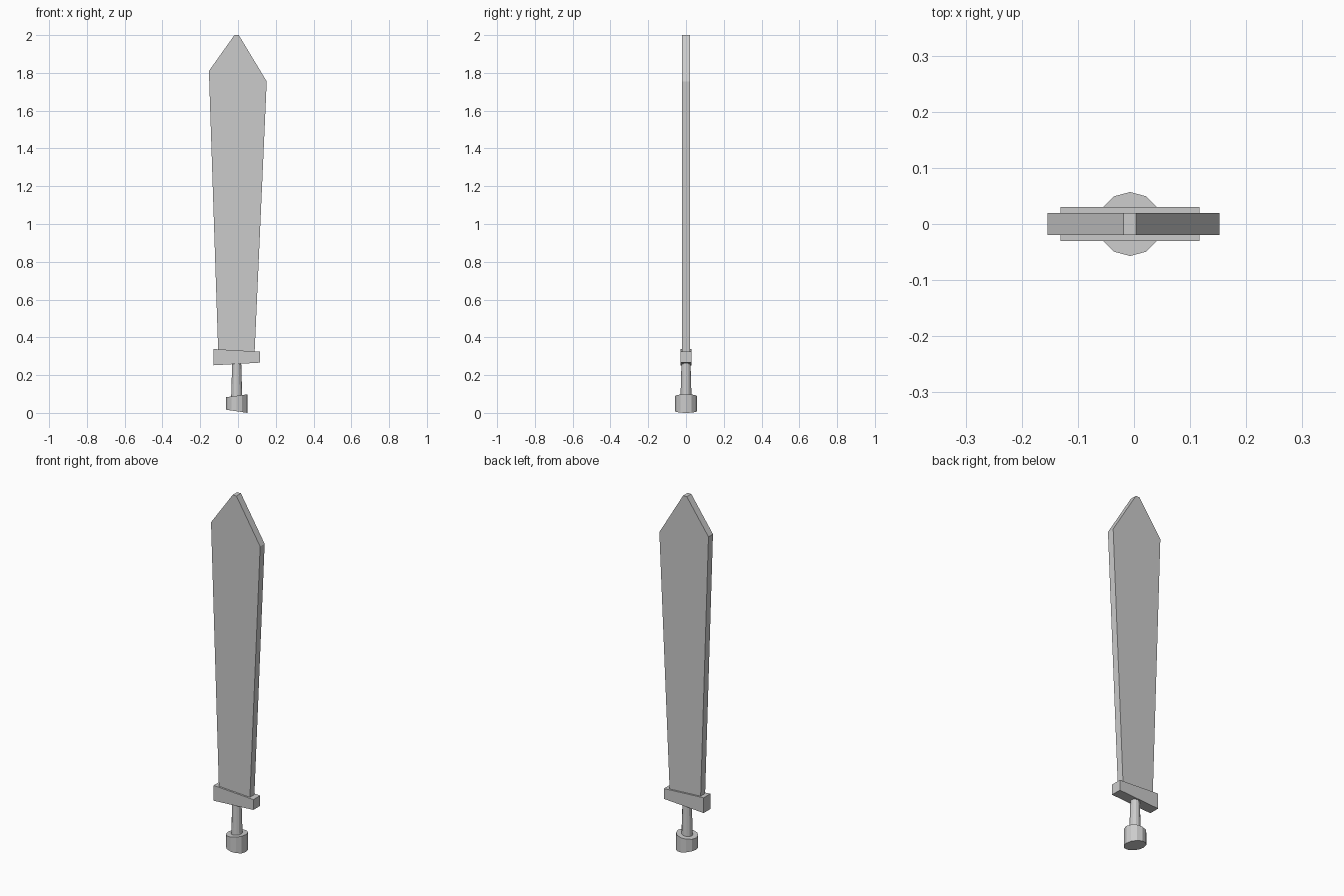
import bpy, bmesh, math

if "Cube" in bpy.data.objects:
    bpy.data.objects.remove(bpy.data.objects["Cube"])


def finish(name, bm):
    bmesh.ops.recalc_face_normals(bm, faces=bm.faces)
    mesh = bpy.data.meshes.new(name)
    bm.to_mesh(mesh)
    bm.free()
    obj = bpy.data.objects.new(name, mesh)
    bpy.context.collection.objects.link(obj)
    return obj


def slab(name, profile, half):
    """Extrude an (x, z) profile along y, centred on y = 0."""
    bm = bmesh.new()
    face = bm.faces.new([bm.verts.new((x, -half, z)) for x, z in profile])
    ext = bmesh.ops.extrude_face_region(bm, geom=[face])
    moved = [v for v in ext["geom"] if isinstance(v, bmesh.types.BMVert)]
    bmesh.ops.translate(bm, verts=moved, vec=(0, 2 * half, 0))
    return finish(name, bm)


def rod(name, cx, bottom, top, sides=12):
    """Faceted cylinder; each end is (radius, z at left edge, z at right edge)."""
    bm = bmesh.new()
    rings = []
    for r, z_left, z_right in (bottom, top):
        ring = []
        for i in range(sides):
            a = 2 * math.pi * i / sides
            t = (math.cos(a) + 1) / 2
            z = z_left + (z_right - z_left) * t
            ring.append(bm.verts.new((cx + r * math.cos(a), r * math.sin(a), z)))
        rings.append(ring)
    lo, hi = rings
    for i in range(sides):
        j = (i + 1) % sides
        bm.faces.new((lo[i], lo[j], hi[j], hi[i]))
    bm.faces.new(lo[::-1])
    bm.faces.new(hi)
    return finish(name, bm)


# Flaring blade with an uneven, blunt tip
slab("blade", [(-0.105, 0.33), (0.088, 0.322), (0.152, 1.755),
               (0.004, 2.0), (-0.019, 2.0), (-0.154, 1.81)], 0.02)

# Tapered crossguard
slab("crossguard", [(-0.131, 0.252), (0.117, 0.266),
                    (0.117, 0.324), (-0.131, 0.338)], 0.03)

# Grip and skewed pommel
rod("grip", -0.007, (0.029, 0.087, 0.093), (0.024, 0.26, 0.262))
rod("pommel", -0.007, (0.057, 0.017, 0.0), (0.057, 0.083, 0.098))
